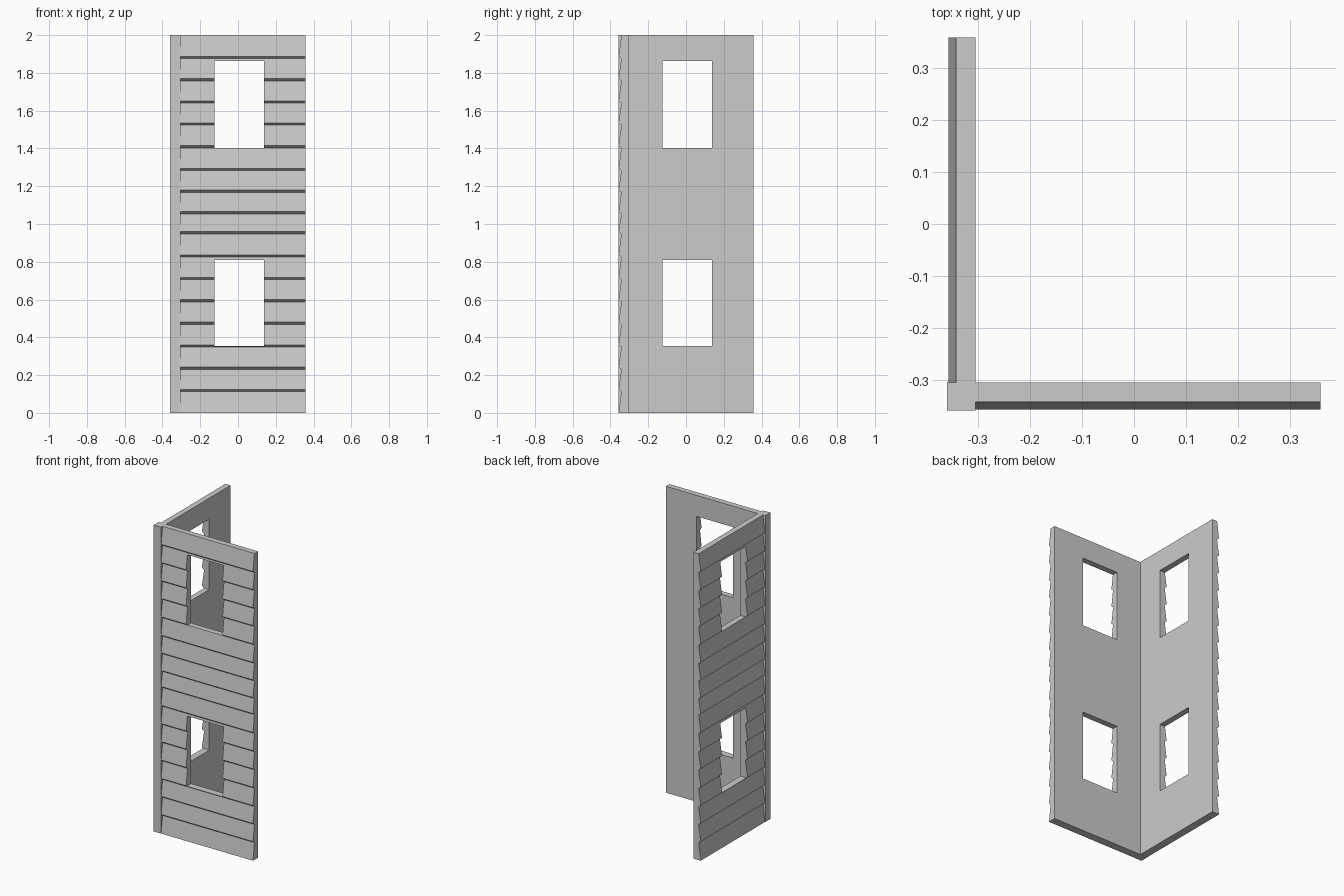
import bpy
import bmesh

if "Cube" in bpy.data.objects:
    bpy.data.objects.remove(bpy.data.objects["Cube"])

OUT, LAP, INNER, END = -0.357, -0.342, -0.305, 0.358
SEAMS = [0.12, 0.238, 0.355, 0.475, 0.595, 0.713, 0.832, 0.955,
         1.06, 1.175, 1.29, 1.41, 1.53, 1.647, 1.765, 1.883]
WINDOWS = [(0.355, 0.81), (1.403, 1.863)]   # sill and head heights
WIN_A, WIN_B = -0.125, 0.138


def extrude(name, profile, t0, t1, swap=False):
    """Extrude a (depth, z) profile along the wall; swap turns it onto the left side."""
    bm = bmesh.new()
    rings = []
    for t in (t0, t1):
        rings.append([bm.verts.new((d, t, z) if swap else (t, d, z)) for d, z in profile])
    a, b = rings
    bm.faces.new(a)
    bm.faces.new(b)
    n = len(a)
    for i in range(n):
        j = (i + 1) % n
        bm.faces.new((a[i], a[j], b[j], b[i]))
    bmesh.ops.recalc_face_normals(bm, faces=bm.faces)
    mesh = bpy.data.meshes.new(name)
    bm.to_mesh(mesh)
    bm.free()
    ob = bpy.data.objects.new(name, mesh)
    bpy.context.collection.objects.link(ob)
    return ob


def rect(d0, d1, z0, z1):
    return [(d0, z0), (d1, z0), (d1, z1), (d0, z1)]


# Lapped siding profile: each board leans out towards its lower edge
siding = [(INNER, 0), (OUT, 0)]
for z in SEAMS:
    siding += [(LAP, z - 0.007), (OUT, z + 0.005)]
siding += [(LAP, 2), (INNER, 2)]

# Two walls with window openings cut through
for name, swap in (("front_wall", False), ("left_wall", True)):
    wall = extrude(name, siding, INNER, END, swap)
    for i, (z0, z1) in enumerate(WINDOWS):
        cutter = extrude(f"{name}_window_cutter_{i}", rect(-0.5, -0.2, z0, z1),
                         WIN_A, WIN_B, swap)
        cutter.hide_render = True
        cutter.hide_set(True)
        mod = wall.modifiers.new("window_opening", 'BOOLEAN')
        mod.operation = 'DIFFERENCE'
        mod.solver = 'EXACT'
        mod.object = cutter

# Square corner post
extrude("corner_post", rect(-0.358, INNER, 0, 2), -0.359, INNER)
